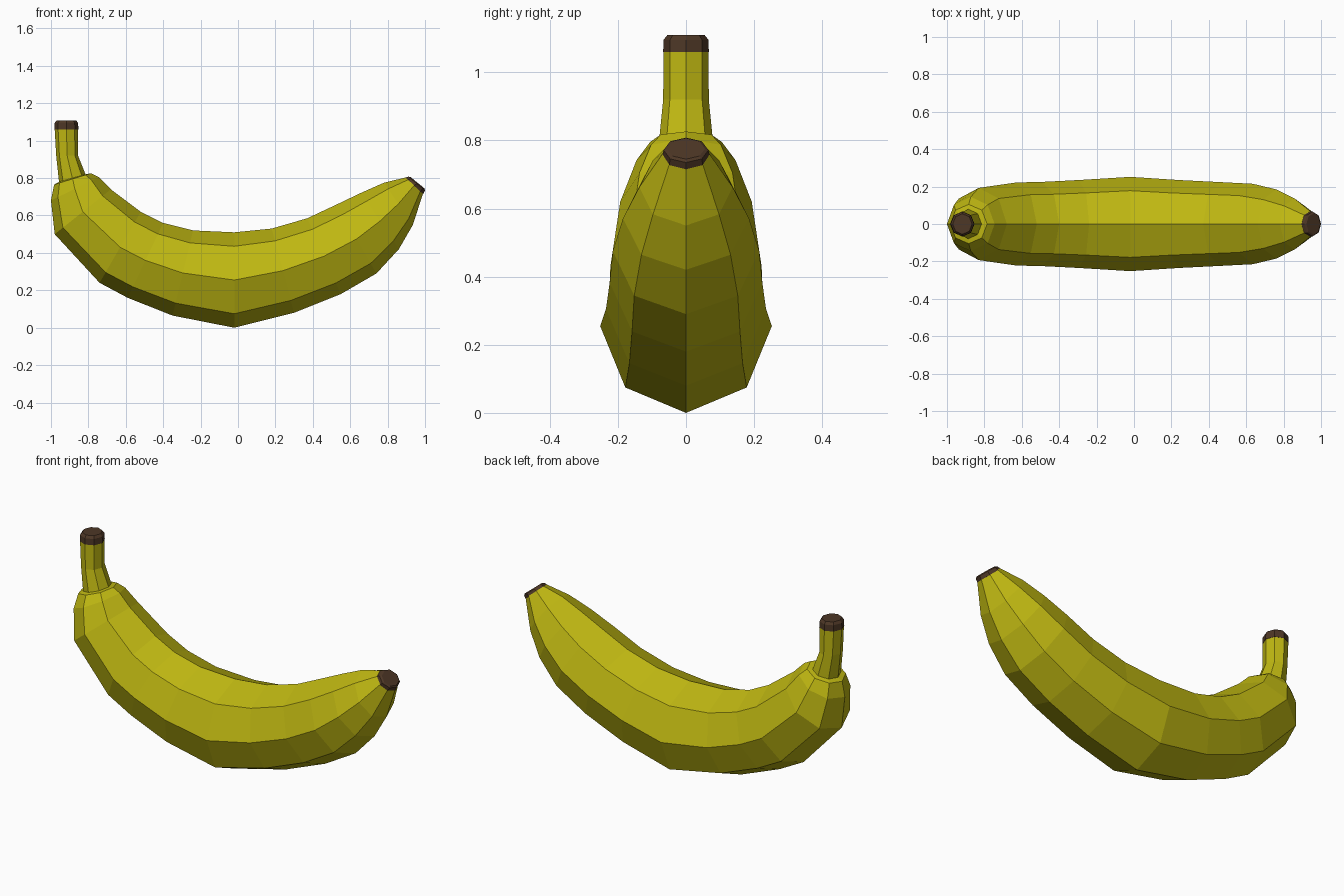
import bpy, bmesh, math
from mathutils import Vector

SIDES = 8


def material(name, rgb):
    m = bpy.data.materials.new(name)
    m.diffuse_color = (*rgb, 1)
    return m


yellow = material("banana yellow", (0.52, 0.475, 0.006))
brown = material("dark brown", (0.075, 0.038, 0.019))


def loft(name, sections, mat):
    """Skin octagonal sections: (outer x, outer z, inner x, inner z, half width)."""
    bm = bmesh.new()
    rings = []
    for ox, oz, ix, iz, w in sections:
        outer, inner = Vector((ox, 0, oz)), Vector((ix, 0, iz))
        mid, axis = (outer + inner) / 2, (outer - inner) / 2
        rings.append([bm.verts.new(mid + axis * math.cos(a) + Vector((0, w * math.sin(a), 0)))
                      for a in (math.tau * i / SIDES for i in range(SIDES))])
    for a, b in zip(rings, rings[1:]):
        for i in range(SIDES):
            j = (i + 1) % SIDES
            bm.faces.new((a[i], a[j], b[j], b[i]))
    bm.faces.new(rings[0])
    bm.faces.new(rings[-1])
    bmesh.ops.recalc_face_normals(bm, faces=bm.faces)
    me = bpy.data.meshes.new(name)
    bm.to_mesh(me)
    bm.free()
    me.materials.append(mat)
    ob = bpy.data.objects.new(name, me)
    bpy.context.collection.objects.link(ob)
    return ob


# Curved fruit and stem, from the stem end to the blossom end
loft("banana_peel", [
    (-0.98, 1.06, -0.855, 1.06, 0.066),
    (-0.972, 0.92, -0.855, 0.92, 0.067),
    (-0.957, 0.78, -0.815, 0.82, 0.079),
    (-0.983, 0.765, -0.785, 0.826, 0.105),
    (-1.00, 0.68, -0.745, 0.805, 0.145),
    (-0.98, 0.50, -0.68, 0.74, 0.193),
    (-0.74, 0.24, -0.52, 0.62, 0.222),
    (-0.59, 0.16, -0.40, 0.56, 0.225),
    (-0.35, 0.065, -0.24, 0.52, 0.235),
    (-0.02, 0.0, -0.02, 0.51, 0.252),
    (0.30, 0.08, 0.18, 0.53, 0.235),
    (0.55, 0.18, 0.37, 0.585, 0.224),
    (0.74, 0.29, 0.53, 0.66, 0.215),
    (0.86, 0.42, 0.66, 0.722, 0.185),
    (0.935, 0.55, 0.78, 0.775, 0.137),
    (0.99, 0.72, 0.895, 0.803, 0.068),
], yellow)

# Dark cut end of the stem
loft("stem_cap", [
    (-0.982, 1.06, -0.853, 1.06, 0.067),
    (-0.98, 1.095, -0.855, 1.095, 0.066),
    (-0.969, 1.109, -0.866, 1.109, 0.055),
], brown)

# Dark blossom tip
loft("blossom_tip", [
    (0.99, 0.715, 0.892, 0.801, 0.069),
    (1.0, 0.735, 0.91, 0.808, 0.066),
    (0.997, 0.745, 0.922, 0.806, 0.056),
], brown)
